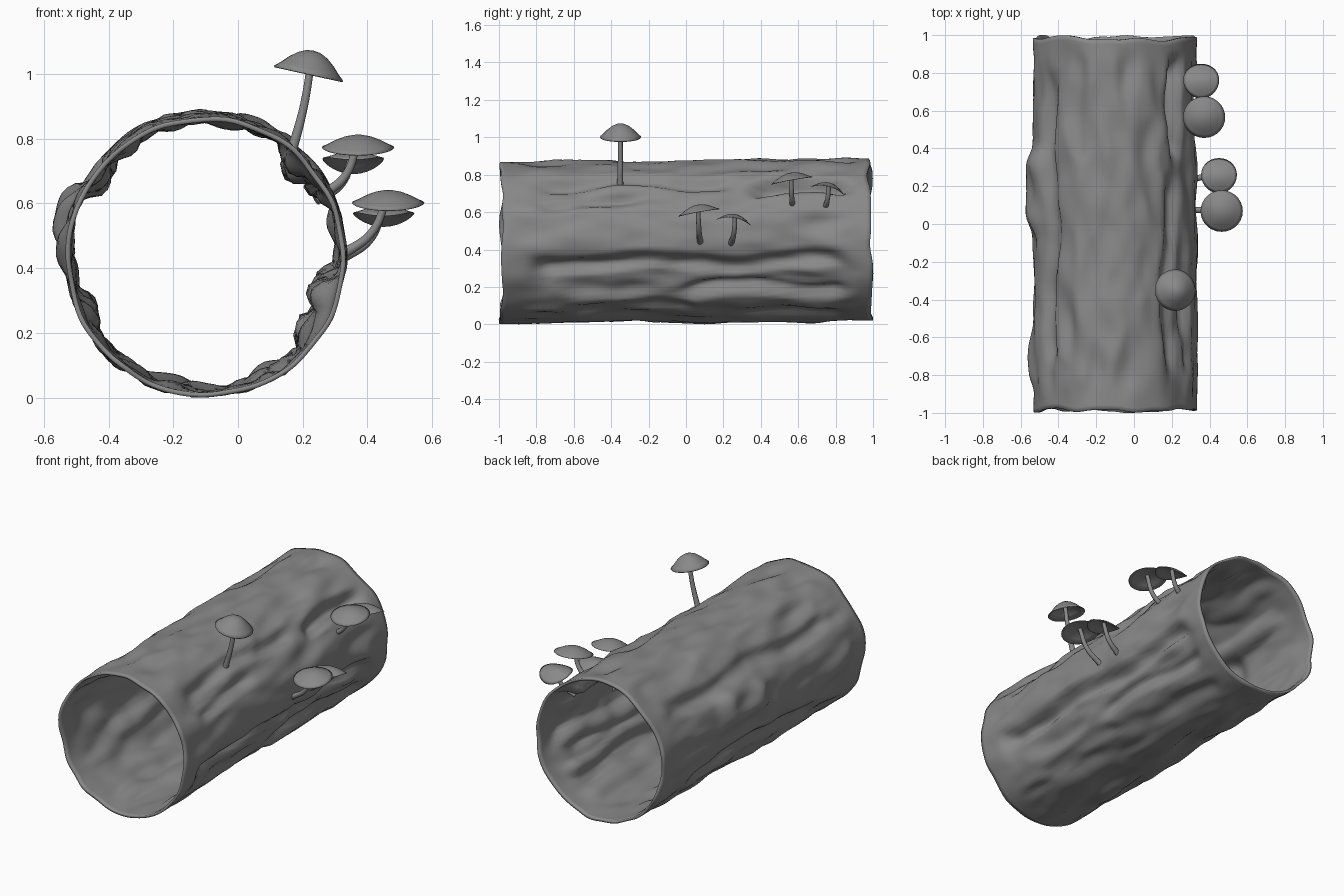
import bpy, bmesh, math
from mathutils import Vector, noise

cube = bpy.data.objects.get("Cube")
if cube:
    bpy.data.objects.remove(cube, do_unlink=True)

grey = bpy.data.materials.new("plain grey")
grey.use_nodes = True
colour = (0.25, 0.25, 0.25, 1)
grey.diffuse_color = colour
grey.node_tree.nodes["Principled BSDF"].inputs["Base Color"].default_value = colour


def add_object(name, mesh):
    mesh.materials.clear()
    mesh.materials.append(grey)
    for p in mesh.polygons:
        p.use_smooth = True
    ob = bpy.data.objects.new(name, mesh)
    bpy.context.collection.objects.link(ob)
    return ob


def smooth(t):
    t = max(0.0, min(1.0, t))
    return t * t * (3 - 2 * t)


# Bark grooves: angle in degrees, half width, start y, end y, depth (minus = bulge)
GROOVES = [
    (-26, 19, -0.88, 0.95, 0.03),
    (-16, 7, -0.88, 0.9, 0.045),
    (-38, 5, -0.05, 0.92, 0.035),
    (-54, 6, -0.7, 0.1, 0.025),
    (41, 7, 0.3, 0.95, 0.075),
    (29, 5, -0.85, -0.2, 0.03),
    (48, 6, -0.85, 0.3, 0.03),
    (143, 7, -0.8, 0.85, 0.03),
    (166, 17, -0.1, 0.45, -0.045),
    (175, 12, -0.95, -0.5, -0.02),
    (205, 7, -0.6, 0.7, 0.025),
]


def bark_radius(angle, y):
    c, s = math.cos(angle), math.sin(angle)
    fade = smooth((1 - abs(y)) / 0.2)
    # Long lumps with finer ones over them
    lump = noise.noise(Vector((c * 3.4, s * 3.4, y * 2.6 + 7)))
    fine = noise.noise(Vector((c * 5, s * 5, y * 5 + 3)))
    d = -0.045 * max(lump, 0) + 0.018 * fine
    for deg, width, y0, y1, depth in GROOVES:
        wander = 3 * math.sin(7 * y + deg)
        off = (math.degrees(angle) - deg - wander + 180) % 360 - 180
        across = 1 - smooth((abs(off) / width - 0.3) / 0.9)
        along = smooth((y - y0) / 0.15) * smooth((y1 - y) / 0.15)
        d -= depth * across * along
    # The right side stays level with the rim
    if c > 0.6:
        d = min(d, 0.004)
    rim = 0.009 * noise.noise(Vector((c * 3, s * 3, y)))
    return 0.433 + rim + fade * d


# Hollow log, a thin shell along y
AROUND, ALONG = 128, 80
bm = bmesh.new()
rings = []
for j in range(ALONG + 1):
    y = -1 + 2 * j / ALONG
    ring = []
    for i in range(AROUND):
        a = 2 * math.pi * i / AROUND
        c, s = math.cos(a), math.sin(a)
        r = bark_radius(a, y)
        ragged = 0.985 + 0.025 * noise.noise(Vector((c * 3, s * 3, j / ALONG + 0.4)))
        z = max(0.0, 0.444 + 0.01 * y + r * s)
        ring.append(bm.verts.new((-0.1 + r * c, y * ragged, z)))
    rings.append(ring)
for lower, upper in zip(rings, rings[1:]):
    for i in range(AROUND):
        k = (i + 1) % AROUND
        bm.faces.new((lower[i], lower[k], upper[k], upper[i]))
# Make sure normals point away from the log's axis
bm.normal_update()
bm.faces.ensure_lookup_table()
if bm.faces[0].normal.x < 0:
    bmesh.ops.reverse_faces(bm, faces=bm.faces)
mesh = bpy.data.meshes.new("hollow_log")
bm.to_mesh(mesh)
bm.free()
log = add_object("hollow_log", mesh)
shell = log.modifiers.new("wall", 'SOLIDIFY')
shell.thickness = 0.015
shell.offset = -1

# Cap outline as fractions of radius and height, top centre to underside centre
CAP = [(0, 1), (0.2, 0.96), (0.42, 0.8), (0.65, 0.52), (0.85, 0.2), (1, 0),
       (0.97, -0.06), (0.7, 0.25), (0.4, 0.5), (0, 0.62)]


def mushroom(name, centre, radius, height, droop, tilt, foot, bend):
    # Cap: lathed outline, drooping at two sides, tilted about its rim centre
    bm = bmesh.new()
    outline = [bm.verts.new((radius * r, 0, height * h)) for r, h in CAP]
    edges = [bm.edges.new(pair) for pair in zip(outline, outline[1:])]
    bmesh.ops.spin(bm, geom=outline + edges, cent=(0, 0, 0), axis=(0, 0, 1),
                   angle=2 * math.pi, steps=28)
    bmesh.ops.remove_doubles(bm, verts=bm.verts, dist=0.0005)
    bmesh.ops.recalc_face_normals(bm, faces=bm.faces)
    for v in bm.verts:
        v.co.z -= droop * (v.co.y / radius) ** 2
    mesh = bpy.data.meshes.new(name + "_cap")
    bm.to_mesh(mesh)
    bm.free()
    cap = add_object(name + "_cap", mesh)
    normal = Vector(tilt).normalized()
    cap.location = centre
    cap.rotation_mode = 'QUATERNION'
    cap.rotation_quaternion = Vector((0, 0, 1)).rotation_difference(normal)

    # Stem: bent round curve, thicker at the foot
    curve = bpy.data.curves.new(name + "_stem", 'CURVE')
    curve.dimensions = '3D'
    curve.bevel_depth = 0.014
    curve.bevel_resolution = 3
    curve.use_fill_caps = True
    spline = curve.splines.new('BEZIER')
    spline.bezier_points.add(2)
    start = Vector(foot)
    end = Vector(centre) + normal * height * 0.65
    middle = (start + end) / 2 + Vector(bend)
    for point, co, size in zip(spline.bezier_points, (start, middle, end), (1.2, 0.95, 0.85)):
        point.co = co
        point.radius = size
        point.handle_left_type = point.handle_right_type = 'AUTO'
    helper = bpy.data.objects.new("stem_path", curve)
    bpy.context.collection.objects.link(helper)
    mesh = bpy.data.meshes.new_from_object(helper.evaluated_get(
        bpy.context.evaluated_depsgraph_get()))
    bpy.data.objects.remove(helper, do_unlink=True)
    add_object(name + "_stem", mesh)


# Mushrooms: cap rim centre, radius, height, droop, tilt, stem foot, stem bend
mushroom("tall_mushroom", (0.218, -0.35, 1.002), 0.11, 0.072, 0, (0.22, 0, 1),
         (0.16, -0.352, 0.74), (0.008, 0, 0))
mushroom("middle_large_mushroom", (0.464, 0.068, 0.602), 0.112, 0.038, 0.004, (0, -0.18, 1),
         (0.32, 0.075, 0.44), (0.02, 0, -0.025))
mushroom("middle_small_mushroom", (0.45, 0.26, 0.57), 0.095, 0.02, 0.026, (0, 0.18, 1),
         (0.32, 0.24, 0.43), (0.02, 0.005, -0.02))
mushroom("rear_large_mushroom", (0.371, 0.565, 0.773), 0.112, 0.038, 0.004, (0, -0.18, 1),
         (0.25, 0.57, 0.62), (0.02, 0, -0.025))
mushroom("rear_small_mushroom", (0.356, 0.762, 0.738), 0.095, 0.02, 0.026, (0, 0.24, 1),
         (0.24, 0.735, 0.61), (0.02, 0.005, -0.02))
